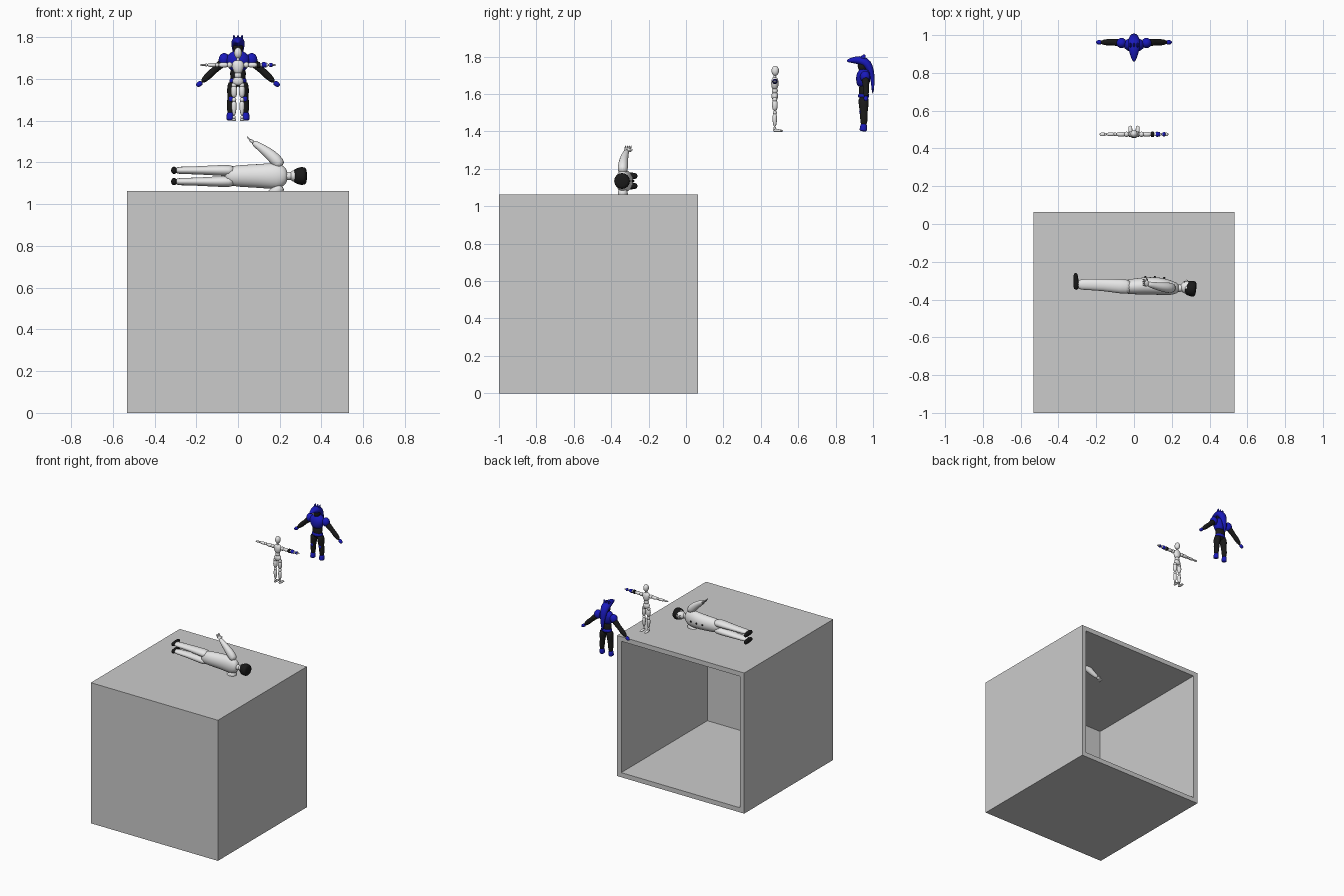
import bpy, bmesh, math
from mathutils import Matrix, Vector

old = bpy.data.objects.get("Cube")
if old:
    bpy.data.objects.remove(old)


def material(name, r, g, b):
    m = bpy.data.materials.new(name)
    m.use_nodes = True
    m.diffuse_color = (r, g, b, 1)
    m.node_tree.nodes["Principled BSDF"].inputs["Base Color"].default_value = (r, g, b, 1)
    return m


GREY = material("box_grey", .6, .6, .6)
WHITE = material("pale_white", .8, .8, .8)
BLACK = material("black", .01, .01, .01)
BLUE = material("deep_blue", .01, .01, .5)


def finish(bm, name, mat, smooth=True):
    bmesh.ops.recalc_face_normals(bm, faces=bm.faces)
    mesh = bpy.data.meshes.new(name)
    bm.to_mesh(mesh)
    bm.free()
    mesh.materials.append(mat)
    for p in mesh.polygons:
        p.use_smooth = smooth
    ob = bpy.data.objects.new(name, mesh)
    bpy.context.collection.objects.link(ob)
    return ob


class Figure:
    """Parts in hundredths of a unit, facing local +y, feet at local z = 0."""

    def __init__(self, prefix, origin, turn, plus, minus):
        self.prefix, self.sides = prefix, ((plus, 1), (minus, -1))
        self.frame = Matrix.Translation(origin) @ turn @ Matrix.Scale(.01, 4)

    def limb(self, name, path, mat):
        # Path rows: x, y, z, half width, optional half depth
        pts = [Vector(p[:3]) for p in path]
        way = (pts[-1] - pts[0]).normalized()
        ref = Vector((1, 0, 0)) if abs(way.x) < .8 else Vector((0, 0, 1))
        bm, rings, n = bmesh.new(), [], 12
        for i, p in enumerate(path):
            t = (pts[min(i + 1, len(pts) - 1)] - pts[max(i - 1, 0)]).normalized()
            a = (ref - t * ref.dot(t)).normalized()
            b = t.cross(a)
            ring = []
            for k in range(n):
                ang = math.tau * k / n
                ring.append(bm.verts.new(pts[i] + a * p[3] * math.cos(ang)
                                         + b * p[-1] * math.sin(ang)))
            rings.append(ring)
        for r, s in zip(rings, rings[1:]):
            for k in range(n):
                j = (k + 1) % n
                bm.faces.new((r[k], r[j], s[j], s[k]))
        bm.faces.new(rings[0])
        bm.faces.new(rings[-1])
        bm.transform(self.frame)
        ob = finish(bm, self.prefix + "_" + name, mat)
        ob.modifiers.new("rounding", "SUBSURF").levels = 1
        ob.modifiers["rounding"].render_levels = 1

    def ball(self, name, at, size, mat):
        bm = bmesh.new()
        bmesh.ops.create_uvsphere(bm, u_segments=18, v_segments=12, radius=1)
        bm.transform(self.frame @ Matrix.Translation(at) @ Matrix.Diagonal((*size, 1)))
        finish(bm, self.prefix + "_" + name, mat)

    def limbs(self, name, path, mat):
        for side, s in self.sides:
            self.limb(side + "_" + name, [(p[0] * s, *p[1:]) for p in path], mat)

    def balls(self, name, at, size, mat):
        for side, s in self.sides:
            self.ball(side + "_" + name, (at[0] * s, at[1], at[2]), size, mat)


# Hollow box, open at the back
bm = bmesh.new()
bmesh.ops.create_cube(bm, size=1.064)
bmesh.ops.translate(bm, verts=bm.verts, vec=(0, -.468, .532))
bmesh.ops.delete(bm, geom=[f for f in bm.faces if f.normal.y > .9], context="FACES_ONLY")
box = finish(bm, "open_box", GREY, False)
wall = box.modifiers.new("walls", "SOLIDIFY")
wall.thickness, wall.offset, wall.use_even_offset = .035, -1, True

# Man lying on his side on top of the box
man = Figure("man", (-.32, -.34, 1.135), Matrix.Rotation(math.pi / 2, 4, "Y"), "lower", "upper")
man.limb("torso", [(0, .5, 25, 4.6, 3.9), (0, 1, 33, 5.5, 4.4), (0, 1.5, 42, 5.9, 5),
                   (0, .6, 49, 6.6, 4.6), (0, 0, 53, 6, 3.6), (0, 0, 56, 2.8, 2.4)], WHITE)
man.limb("neck", [(0, 0, 54, 2.3), (0, 0, 57, 1.9), (0, .2, 59, 1.9)], WHITE)
man.ball("head", (0, .4, 60.3), (3, 3.4, 4), WHITE)
man.ball("nose", (0, 3.8, 60), (.5, .7, .7), WHITE)
man.limb("hair", [(0, -1.2, 58.5, 3, 2.4), (0, -.8, 60.5, 4, 3.6), (0, -.2, 62, 4.5, 4.5),
                  (0, -.2, 64, 4.4, 4.4), (0, -.3, 65, 3.4, 3.4)], BLACK)
man.balls("eye", (1.1, 3.4, 60.8), (.5, .3, .3), BLACK)
man.balls("ear", (3.1, .2, 60), (.4, .7, 1), WHITE)
man.balls("moustache", (.7, 3.4, 58.6), (.8, .3, .3), BLACK)
man.limbs("leg", [(2.7, 2, 1.5, 1.9, 2.9), (2.7, 2, 7, 1.8, 3), (2.7, 1.7, 16, 2.2, 3.3),
                  (2.7, 1, 25, 2.8, 4), (2.5, .6, 31, 2.8, 4)], WHITE)
man.limbs("shoe", [(2.7, -1, 1.3, 1.6, 1.3), (2.7, 2, 1.5, 1.8, 1.6),
                   (2.7, 5.5, 1.2, 1.9, 1.3), (2.7, 8.3, 1, 1.4, 1)], BLACK)
man.limbs("arm", [(4.2, 0, 53, 2.8, 2.8), (8, .3, 50, 3.2, 2.9), (11.5, .7, 46, 2.6, 2.4),
                  (15, 1.8, 41, 1.7, 1.7), (16.2, 2.4, 39, 1.2, 1.3)], WHITE)
man.limbs("palm", [(15.7, 2.2, 40, .8, 1.3), (16.8, 2.6, 38.4, .8, 2), (17.5, 2.8, 37.6, .6, 1.7)], WHITE)
for k in range(4):
    y = 2.8 + (k - 1.5) * .9
    man.limbs("finger_%d" % (k + 1), [(17, y, 38, .45), (18, y * 1.1, 37.2, .4),
                                      (18.9, y * 1.15, 36.4, .3)], WHITE)
man.limbs("thumb", [(15.6, 3.4, 39, .5), (16.2, 4.8, 39, .45), (17, 5.4, 38.4, .3)], WHITE)
for k in range(3):
    man.ball("button_%d" % (k + 1), (0, 5.4 + .5 * math.sin(k), 48 - 5 * k), (.6, .6, .6), BLACK)

# Jointed mannequin with outstretched arms
doll = Figure("mannequin", (0, .475, 1.397), Matrix(), "left", "right")
doll.ball("head", (0, .2, 32.7), (1.9, 2, 2.7), WHITE)
doll.limb("neck", [(0, 0, 28, .9), (0, 0, 31, .8)], WHITE)
doll.limb("chest", [(0, 0, 22.5, 1.6, 1.4), (0, 0, 25, 2.7, 2.1), (0, 0, 27.5, 3.4, 2.1),
                    (0, 0, 29.5, 1.6, 1.2)], WHITE)
doll.ball("waist", (0, 0, 22), (1.8, 1.6, 1.7), WHITE)
doll.limb("pelvis", [(0, 0, 21.3, 2, 1.6), (0, 0, 19.5, 3.1, 2), (0, 0, 17, 2.4, 1.6)], WHITE)
for name, z, r in (("hip", 17.3, 1.3), ("knee", 10.3, 1.1), ("ankle", 2, .8)):
    doll.balls(name, (1.9, 0, z), (r, r, r), WHITE)
doll.limbs("thigh", [(1.9, 0, 17.3, 1.3), (1.9, 0, 14.5, 1.8), (1.9, 0, 11, 1.1)], WHITE)
doll.limbs("shin", [(1.9, 0, 10, 1), (1.9, -.1, 7.5, 1.5), (1.9, 0, 2.3, .7)], WHITE)
doll.limbs("foot", [(1.9, -1.2, .8, .8, .8), (1.9, 1, .9, 1.1, .9), (2, 4.8, .5, 1.2, .5)], WHITE)
for name, x, r in (("shoulder", 4, 1.4), ("elbow", 10, 1), ("wrist", 15.2, .7)):
    doll.balls(name, (x, 0, 27), (r, r, r), WHITE)
doll.limbs("upper_arm", [(4.5, 0, 27, 1.1), (6.8, 0, 27, 1.4), (9.6, 0, 27, 1)], WHITE)
doll.limbs("forearm", [(10.3, 0, 27, .9), (12, 0, 27, 1.2), (15, 0, 27, .7)], WHITE)
doll.limbs("hand", [(15.3, 0, 27, .6, .8), (16.5, 0, 27, .6, 1.2), (18.4, 0, 27, .3, .7)], WHITE)
doll.limb("arm_cuff", [(9, 0, 27, 1.3), (9.1, 0, 27, 1.5), (10.5, 0, 27, 1.5), (10.6, 0, 27, 1.3)], BLACK)
doll.limb("forearm_guard", [(11.5, 0, 27, 1.2), (11.7, 0, 27, 1.5), (13.6, 0, 27, 1.3),
                            (13.8, 0, 27, 1)], BLUE)
doll.limb("hand_guard", [(15, 0, 27, .9), (15.4, 0, 27, 1.1), (16.4, 0, 27, 1.1, 1.4),
                         (16.6, 0, 27, .8)], BLUE)

# Armoured warrior with a peaked helmet, facing the front
hero = Figure("warrior", (0, .95, 1.4), Matrix.Rotation(math.pi, 4, "Z"), "right", "left")
hero.limb("abdomen", [(0, 0, 16, 3.6, 2.6), (0, 0, 20, 3.6, 2.5), (0, 0, 26, 4.6, 3)], BLACK)
hero.limb("belt", [(0, 0, 18, 4, 2.8), (0, 0, 18.3, 4.4, 3.2), (0, 0, 20, 4.2, 3), (0, 0, 20.3, 3.8, 2.7)], BLUE)
hero.limb("breastplate", [(0, .3, 23.5, 3.6, 2.8), (0, .4, 26, 5, 3.8), (0, .2, 29.5, 6.4, 4.2),
                          (0, -.4, 32, 4.8, 3.4), (0, -.4, 33.5, 2.4, 2.2)], BLUE)
hero.balls("shoulder_guard", (6.6, -.8, 29.2), (2.7, 2.7, 3.2), BLUE)
hero.ball("face", (0, .6, 35), (2.4, 2.6, 3.2), BLACK)
hero.limb("helmet", [(0, 9.2, 37.6, .6), (0, 7, 38, 1.6, 1.3), (0, 4, 38.2, 2.6, 2.1),
                     (0, 1, 37.9, 3.4, 2.7), (0, -2, 36.2, 3.4, 2.8), (0, -4, 32, 2.4, 1.8),
                     (0, -5, 27, 1.8, 1), (0, -4.8, 20, .7, .5)], BLUE)
for name, x in (("left", -2), ("middle", 0), ("right", 2)):
    hero.limb(name + "_crest", [(x * .8, 1, 38.5, .8, 1.6), (x, 0, 40, .6, 1.2), (x, -.6, 41.2, .2, .4)], BLUE)
hero.limbs("arm", [(6.5, -1, 28.5, 1.9), (9, -1.1, 26.5, 2.2), (11.3, -1.2, 24.2, 1.5),
                   (14, -1.2, 21.8, 2), (17.6, -1.2, 18.2, 1.1)], BLACK)
hero.limbs("hand", [(17.2, -1.2, 18.7, 1.2), (18.6, -1.2, 17.4, 1.4), (20, -1.2, 16.6, .8)], BLUE)
hero.limbs("leg", [(2.5, 0, 19, 2.3, 2.8), (2.9, 0, 15, 2.6, 3), (3.3, 0, 10.5, 1.7, 2),
                   (3.6, -.2, 7.5, 2, 2.3), (3.7, 0, 2, 1.3, 1.4)], BLACK)
hero.limbs("boot", [(3.7, 0, 4.3, 1.5, 1.6), (3.7, 0, 3, 1.8, 1.9), (3.7, .2, 1, 1.9, 2.1),
                    (3.7, .3, 0, 1.8, 2)], BLUE)
hero.limbs("knee_guard", [(3.3, 1.6, 12, .8, .5), (3.3, 1.9, 10.5, 1.3, .7), (3.4, 1.7, 9, .7, .4)], BLUE)
